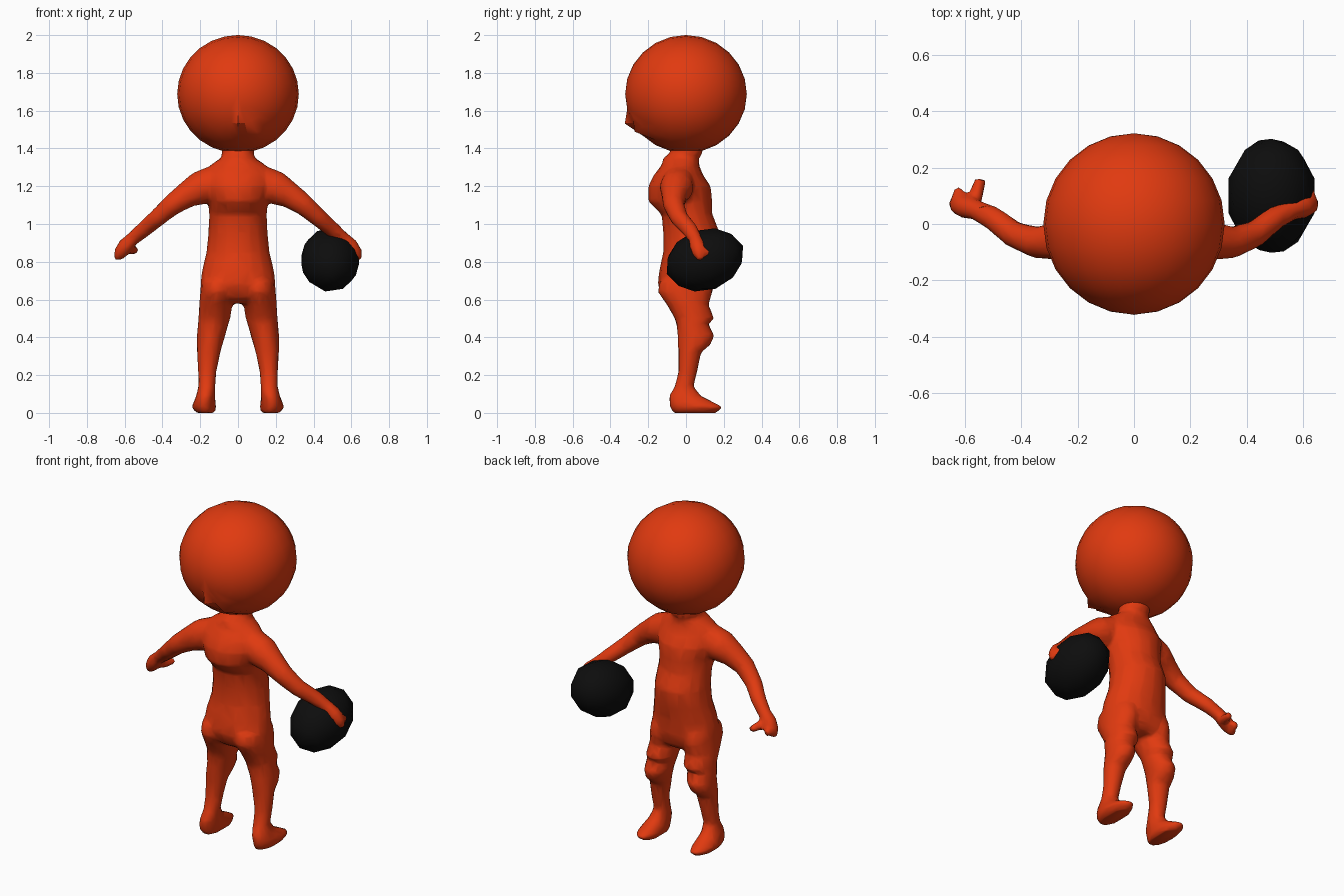
import bpy, bmesh, math
from mathutils import Vector, Matrix

cube = bpy.data.objects.get("Cube")
if cube:
    bpy.data.objects.remove(cube)


def make_material(name, colour):
    mat = bpy.data.materials.new(name)
    mat.use_nodes = True
    mat.diffuse_color = colour
    shader = mat.node_tree.nodes["Principled BSDF"]
    shader.inputs["Base Color"].default_value = colour
    shader.inputs["Roughness"].default_value = 0.8
    return mat


orange_red = make_material("orange red", (0.75, 0.042, 0.005, 1))
black = make_material("black", (0.004, 0.004, 0.004, 1))


def finish(bm, name, mat, angle):
    bmesh.ops.recalc_face_normals(bm, faces=bm.faces)
    mesh = bpy.data.meshes.new(name)
    bm.to_mesh(mesh)
    bm.free()
    mesh.materials.append(mat)
    obj = bpy.data.objects.new(name, mesh)
    bpy.context.collection.objects.link(obj)
    bpy.ops.object.select_all(action="DESELECT")
    obj.select_set(True)
    bpy.context.view_layer.objects.active = obj
    bpy.ops.object.shade_smooth_by_angle(angle=math.radians(angle))
    return obj


def loft(bm, rings):
    """Skin a closed tube over rings of points."""
    loops = [[bm.verts.new(p) for p in ring] for ring in rings]
    for a, b in zip(loops, loops[1:]):
        for i in range(len(a)):
            j = (i + 1) % len(a)
            bm.faces.new((a[i], a[j], b[j], b[i]))
    bm.faces.new(loops[0])
    bm.faces.new(loops[-1])


SIDES = 16
ANGLES = [math.tau * i / SIDES for i in range(SIDES)]


def upright(bm, rows, side=1):
    """Rows of height, x centre, half width, back y, front y."""
    loft(bm, [[(side * (cx + hx * math.cos(a)),
                (y0 + y1) / 2 + (y1 - y0) / 2 * math.sin(a), z) for a in ANGLES]
              for z, cx, hx, y0, y1 in rows])


def limb(bm, path, side=1):
    """Round tube along rows of x, y, z, radius."""
    pts = [Vector((side * x, y, z)) for x, y, z, r in path]
    rings = []
    for i, p in enumerate(pts):
        along = pts[min(i + 1, len(pts) - 1)] - pts[max(i - 1, 0)]
        u = along.cross(Vector((0, 0, 1))).normalized()
        v = along.cross(u).normalized()
        r = path[i][3]
        rings.append([p + r * (u * math.cos(a) + v * math.sin(a)) for a in ANGLES])
    loft(bm, rings)


TORSO = [
    (1.43, 0, .09, -.09, .08), (1.38, 0, .085, -.08, .09), (1.35, 0, .09, -.12, .07),
    (1.31, 0, .15, -.13, .07), (1.26, 0, .18, -.17, .09), (1.2, 0, .185, -.2, .13),
    (1.12, 0, .16, -.2, .14), (1.05, 0, .153, -.13, .14), (.95, 0, .157, -.12, .18),
    (.85, 0, .168, -.12, .17), (.76, 0, .19, -.14, .15), (.68, 0, .2, -.15, .15),
    (.61, 0, .185, -.12, .13), (.58, 0, .12, -.07, .1),
]
LEG = [
    (.7, .105, .09, -.14, .13), (.64, .108, .092, -.15, .14), (.57, .118, .088, -.1, .12),
    (.5, .125, .085, -.06, .15), (.47, .132, .081, -.05, .12), (.41, .142, .075, -.045, .15),
    (.36, .15, .068, -.045, .13), (.32, .155, .062, -.04, .08), (.22, .163, .049, -.04, .06),
    (.14, .165, .045, -.06, .04), (.09, .172, .05, -.09, .08), (.06, .177, .058, -.09, .14),
    (.03, .18, .065, -.085, .2), (0, .172, .05, -.07, .16),
]
ARM = [
    (.1, -.04, 1.24, .08), (.2, -.05, 1.19, .09), (.27, -.06, 1.155, .07),
    (.35, -.065, 1.1, .056), (.43, -.035, 1.03, .047), (.5, .02, .97, .042),
    (.56, .05, .92, .036), (.595, .06, .885, .042), (.625, .07, .845, .036),
    (.645, .075, .81, .016),
]
FINGERS = [
    [(.59, .05, .88, .032), (.56, .1, .865, .026), (.545, .16, .86, .02)],
    [(.6, .05, .87, .032), (.62, .1, .85, .026), (.63, .125, .84, .016)],
]

# Body: torso, legs, arms and hands fused into one skin
bm = bmesh.new()
upright(bm, TORSO)
for side in (1, -1):
    upright(bm, LEG, side)
    limb(bm, ARM, side)
    for finger in FINGERS:
        limb(bm, finger, side)
body = finish(bm, "body", orange_red, 40)
remesh = body.modifiers.new("fuse", "REMESH")
remesh.mode = "VOXEL"
remesh.voxel_size = 0.012
relax = body.modifiers.new("relax", "SMOOTH")
relax.factor = 0.5
relax.iterations = 4
reduce = body.modifiers.new("reduce", "DECIMATE")
reduce.ratio = 0.12
for name in ("fuse", "relax", "reduce"):
    bpy.ops.object.modifier_apply(modifier=name)
bpy.ops.object.shade_smooth_by_angle(angle=math.radians(50))

# Head: faceted sphere with its poles front and back
bm = bmesh.new()
bmesh.ops.create_uvsphere(bm, u_segments=28, v_segments=12, radius=0.322)
bmesh.ops.rotate(bm, verts=bm.verts, matrix=Matrix.Rotation(math.pi / 2, 3, "X"))
bmesh.ops.scale(bm, verts=bm.verts, vec=(1, 1, 0.97))
bmesh.ops.translate(bm, verts=bm.verts, vec=(0, 0, 1.688))
# Ragged ridge at the nape
for target in ((0, -0.26, 1.5), (0.1, -0.24, 1.5)):
    near = min(bm.verts, key=lambda v: (v.co - Vector(target)).length)
    near.co.y -= 0.045
finish(bm, "head", orange_red, 40)

# Ball: stretched, tilted and held under one hand
bm = bmesh.new()
bmesh.ops.create_icosphere(bm, subdivisions=2, radius=1)
bmesh.ops.scale(bm, verts=bm.verts, vec=(0.16, 0.215, 0.163))
bmesh.ops.rotate(bm, verts=bm.verts, matrix=Matrix.Rotation(math.radians(20), 3, "X"))
bmesh.ops.translate(bm, verts=bm.verts, vec=(0.488, 0.1, 0.81))
finish(bm, "ball", black, 40)
